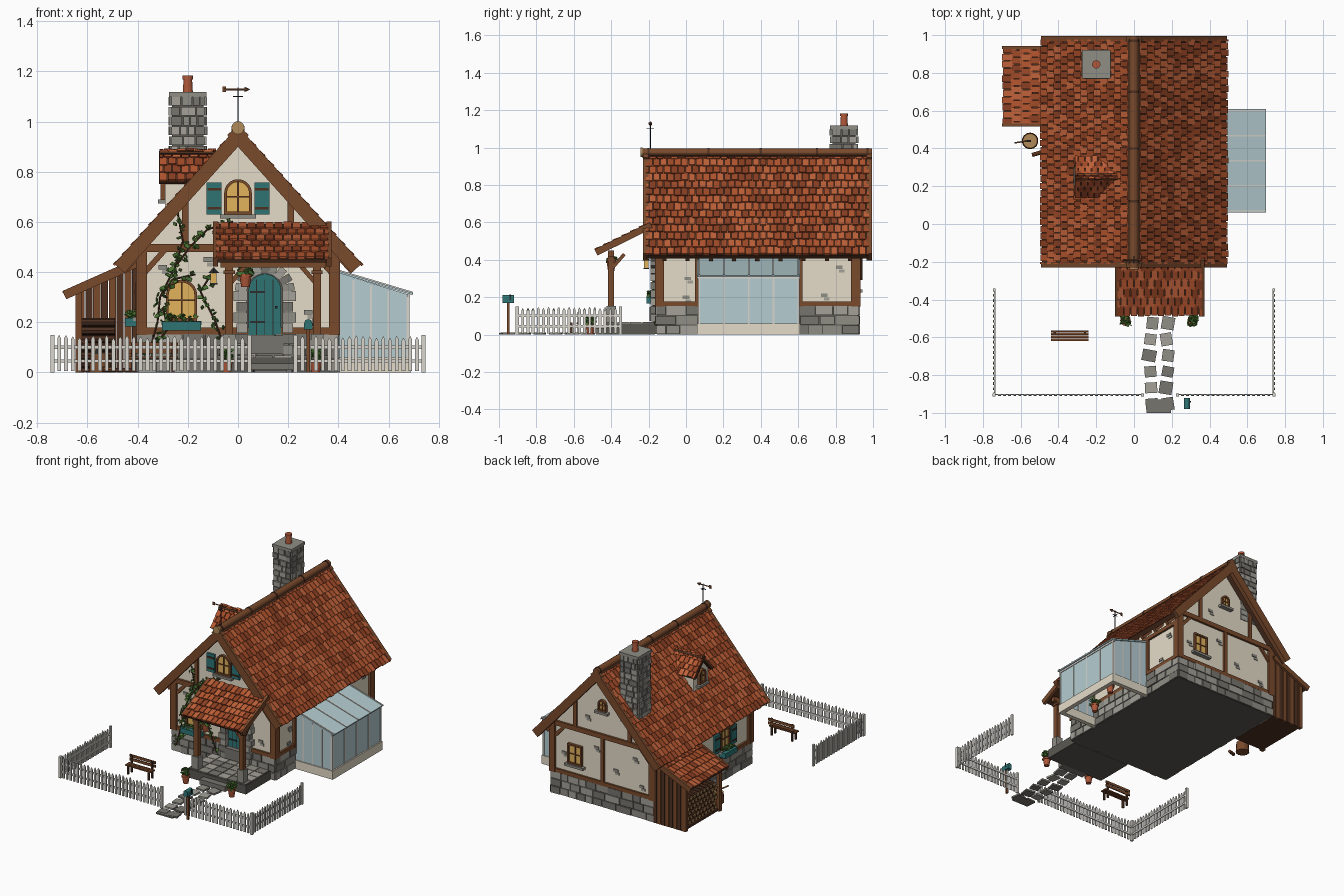
import bpy, bmesh, math, random
from mathutils import Matrix, Vector, Euler

if "Cube" in bpy.data.objects:
    bpy.data.objects.remove(bpy.data.objects["Cube"])
random.seed(7)
R, T, I = random.uniform, Matrix.Translation, Matrix.Identity(4)

def mat(name, hx):
    m = bpy.data.materials.new(name)
    c = [int(hx[i:i + 2], 16) / 255 for i in (0, 2, 4)]
    m.diffuse_color = [((x + .055) / 1.055) ** 2.4 for x in c] + [1]
    m.use_nodes = True
    m.node_tree.nodes["Principled BSDF"].inputs["Base Color"].default_value = m.diffuse_color
    return m

TILE = [mat("tile%d" % i, h) for i, h in enumerate(("B5562F", "A04A28", "8B3F22", "C0623A"))]
STONE = [mat("stone%d" % i, h) for i, h in enumerate(("8F8D85", "77756E", "A3A198"))]
WOOD, DARK, CUT = mat("timber", "7A4A2C"), mat("dark_wood", "4E3020"), mat("cut_wood", "B08A58")
PLASTER, TEAL, PANE = mat("plaster", "E5DCC8"), mat("teal", "2E7474"), mat("pane", "E2B45C")
GLASS, WHITE, LEAF = mat("glass", "B5CDD2"), mat("white_paint", "D8D6CE"), mat("leaf", "4E7A34")
POT, IRON, MORTAR = mat("terracotta", "B0583A"), mat("iron", "2C2C2C"), mat("mortar", "5A5852")

class Part:
    """Collects simple solids into one named object."""
    def __init__(s, name, *mats):
        s.name, s.mats, s.bm = name, mats, bmesh.new()
    def paint(s, verts, m):
        for f in {f for v in verts for f in v.link_faces}:
            f.material_index = m
    def box(s, c, size, m=0, M=I, rot=I):
        r = bmesh.ops.create_cube(s.bm, size=1, matrix=M @ T(c) @ rot @ Matrix.Diagonal((*size, 1)))
        s.paint(r["verts"], m)
    def beam(s, a, b, w, d, m=0, M=I):
        a, b = Vector(a), Vector(b)
        q = (b - a).to_track_quat('X', 'Z').to_matrix().to_4x4()
        s.box((a + b) / 2, ((b - a).length, w, d), m, M, q)
    def rod(s, a, b, r1, r2=None, seg=12, m=0, M=I):
        a, b = Vector(a), Vector(b)
        q = (b - a).to_track_quat('Z', 'Y').to_matrix().to_4x4()
        r = bmesh.ops.create_cone(s.bm, cap_ends=True, segments=seg, radius1=r1, radius2=r1 if r2 is None else r2,
                                  depth=(b - a).length, matrix=M @ T((a + b) / 2) @ q)
        s.paint(r["verts"], m)
    def prism(s, pts, d0, d1, m=0, M=I):
        lo, hi = [[s.bm.verts.new(M @ Vector((u, v, d))) for u, v in pts] for d in (d0, d1)]
        n = len(pts)
        fs = [s.bm.faces.new(lo[::-1]), s.bm.faces.new(hi)]
        fs += [s.bm.faces.new((lo[i], lo[(i + 1) % n], hi[(i + 1) % n], hi[i])) for i in range(n)]
        for f in fs:
            f.material_index = m
    def leaf(s, p, size, m=0):
        e = Euler((R(-1, 1) + 1.2, R(-.6, .6), R(0, 6))).to_matrix().to_4x4()
        s.box(p, (size, size * .7, .004), m, I, e)
    def stones(s, M, u0, u1, v0, v1, rows, w):
        h = (v1 - v0) / rows
        for j in range(rows):
            u = u0
            while u < u1 - .005:
                e = min(u + w * R(.6, 1.4), u1)
                if u1 - e < w * .4: e = u1
                s.box(((u + e) / 2, v0 + h * (j + .5), 0), (e - u - .005, h - .005, .02 + R(0, .012)), random.randrange(3), M)
                u = e
    def done(s, smooth=False):
        bmesh.ops.recalc_face_normals(s.bm, faces=s.bm.faces)
        me = bpy.data.meshes.new(s.name)
        s.bm.to_mesh(me); s.bm.free()
        for m in s.mats: me.materials.append(m)
        o = bpy.data.objects.new(s.name, me)
        bpy.context.collection.objects.link(o)
        if smooth:
            bpy.context.view_layer.objects.active = o
            o.select_set(True)
            bpy.ops.object.shade_smooth_by_angle()
            o.select_set(False)

def frame(o, u, v):
    u, v = Vector(u).normalized(), Vector(v).normalized()
    return T(o) @ Matrix((u, v, u.cross(v))).transposed().to_4x4()

X, Y, Z = Vector((1, 0, 0)), Vector((0, 1, 0)), Vector((0, 0, 1))
FRONT, BACK = frame((0, -.15, 0), X, Z), frame((0, .915, 0), -X, Z)
RIGHT, LEFT = frame((.39, 0, 0), Y, Z), frame((-.39, 0, 0), -Y, Z)

def tiled(name, M, W, L, rows, cw, thick=.03):
    """Roof slab with staggered tiles; M has u along the eave and v up the slope."""
    p, h = Part(name, *TILE, DARK), L / rows
    p.box((W / 2, L / 2, -.012 - thick / 2), (W, L, thick), 4, M)
    for j in range(rows):
        u = -cw / 2 * (j % 2)
        while u < W - .004:
            a, e = max(u, 0), min(u + cw, W)
            if e - a > .006:
                p.box(((a + e) / 2, h * (j + .55) + R(-.004, .004), -.008), (e - a - .004, h * 1.2, .01),
                      random.randrange(4), M, Matrix.Rotation(-.12, 4, 'X'))
            u += cw
    p.done()

# house body and stone plinth
p = Part("plaster_walls", PLASTER)
p.prism([(-.39, .05), (.39, .05), (.39, .49), (0, .92), (-.39, .49)], -1.065, 0, 0, FRONT); p.done()
p = Part("stone_plinth", *STONE, MORTAR)
p.box((0, .3825, .075), (.79, 1.075, .15), 3)
for M, a, b in ((FRONT, -.4, .4), (BACK, -.4, .4), (RIGHT, -.16, .925), (LEFT, -.925, .16)):
    p.stones(M, a, b, 0, .155, 3, .085)
p.done()
p = Part("exposed_bricks", *STONE)
for M, pts in ((RIGHT, ((0, .2), (.01, .3), (.82, .36), (.74, .21))), (BACK, ((-.3, .3), (.1, .28), (.25, .4), (-.12, .6), (.3, .22), (-.05, .4))),
               (LEFT, ((-.4, .3), (-.35, .24), (.05, .38))), (FRONT, ((-.3, .42), (.28, .24), (-.12, .45), (.1, .82)))):
    for u, v in pts:
        p.box((u, v, 0), (.035, .018, .012), 0, M); p.box((u + .012, v - .019, 0), (.03, .016, .01), 2, M)
p.done()

# half timbering
p = Part("timber_frame", WOOD)
for M in (FRONT, BACK):
    for s in (-1, 1):
        p.beam((s * .385, .15, 0), (s * .385, .5, 0), .045, .034, 0, M)
        p.beam((s * .21, .5, 0), (s * .21, .7, 0), .026, .026, 0, M)
        p.beam((s * .37, .4, 0), (s * .29, .49, 0), .022, .022, 0, M)
    p.beam((-.39, .495, 0), (.39, .495, 0), .032, .03, 0, M)
    p.beam((-.39, .165, 0), (.39, .165, 0), .026, .026, 0, M)
p.beam((0, .15, 0), (0, .49, 0), .026, .026, 0, BACK)
for M, s in ((RIGHT, 1), (LEFT, -1)):
    for y, w in ((-.14, .045), (.06, .026), (.61, .026), (.905, .045)):
        p.beam((s * y, .15, 0), (s * y, .43, 0), w, .032, 0, M)
    for v in (.165, .42):
        p.beam((s * -.15, v, 0), (s * .915, v, 0), .026, .028, 0, M)
p.done()

# main roof, barge boards and ridge roll
L = math.hypot(.495, .55)
SR, SL = frame((.495, -.215, .435), Y, (-.495, 0, .55)), frame((-.495, .98, .435), -Y, (.495, 0, .55))
tiled("roof_right", SR, 1.195, L, 14, .038)
tiled("roof_left", SL, 1.195, L, 14, .038)
p = Part("barge_boards", WOOD)
for M in (SR, SL):
    for u in (0, 1.195):
        p.box((u, L / 2, -.03), (.03, L, .055), 0, M)
    for k in range(9):
        p.box((.1 + k * .124, .06, -.05), (.022, .12, .025), 0, M)
p.done()
p = Part("ridge_roll", WOOD, DARK, CUT)
p.rod((0, -.235, .972), (0, .995, .972), .024, seg=16)
for y in (-.2, .12, .4, .7, .97):
    p.rod((0, y - .006, .972), (0, y + .006, .972), .027, seg=16, m=1)
p.rod((0, -.242, .975), (0, -.232, .975), .026, seg=16, m=2); p.done(True)
p = Part("weathervane", IRON, WOOD)
p.rod((0, -.19, .98), (0, -.19, 1.135), .003, seg=6)
p.rod((-.055, -.19, 1.128), (.035, -.19, 1.128), .004, seg=6, m=1)
p.rod((.025, -.19, 1.128), (.05, -.19, 1.128), .011, 0, 6, 1)
p.box((-.055, -.19, 1.128), (.014, .004, .022), 1)
p.box((0, -.19, 1.1), (.04, .003, .003)); p.box((0, -.19, 1.1), (.003, .04, .003)); p.done()

# chimney
p = Part("chimney", *STONE, MORTAR)
p.box((-.2, .845, .87), (.125, .125, .49), 3)
for k in range(4):
    p.stones(T((-.2, .845, 0)) @ Matrix.Rotation(k * math.pi / 2, 4, 'Z') @ frame((0, -.062, 0), X, Z), -.068, .068, .63, 1.1, 12, .045)
p.box((-.2, .845, 1.108), (.15, .15, .02), 0); p.done()
p = Part("chimney_pot", POT)
p.rod((-.2, .845, 1.11), (-.2, .845, 1.175), .021, .017, 14)
p.rod((-.2, .845, 1.168), (-.2, .845, 1.183), .022, seg=14); p.done(True)

# windows
def arch(u, v, w, h, n=10):
    r = w / 2
    return [(u - r, v), (u + r, v)] + [(u + r * math.cos(math.pi * i / n), v + h - r + r * math.sin(math.pi * i / n)) for i in range(n + 1)]

def window(name, M, u, v, w, h, round_top=True, shutters=False, planter=False, t=.011):
    p = Part(name, WOOD, PANE, STONE[0], TEAL, DARK, LEAF)
    out, inn = [arch(u, v + e, w - 2 * e, h - 2 * e) if round_top else
                [(u + i * (w / 2 - e), v + h / 2 + j * (h / 2 - e)) for i, j in ((-1, -1), (1, -1), (1, 1), (-1, 1))] for e in (0, t)]
    for i in range(len(out)):
        k = (i + 1) % len(out)
        if (Vector(out[i]) - Vector(out[k])).length > 1e-5:
            p.prism([out[i], out[k], inn[k], inn[i]], -.01, .018, 0, M)
    p.prism(inn, -.01, .006, 1, M)
    p.box((u, v + h / 2, .006), (.006, h - t, .012), 0, M)
    p.box((u, v + h * .5, .006), (w - t, .006, .012), 0, M)
    p.box((u, v - .008, .012), (w + .035, .016, .035), 2, M)
    if shutters:
        for s in (-1, 1):
            c = u + s * (w / 2 + .04)
            p.box((c, v + h * .45, .01), (.06, h * .9, .014), 3, M)
            for k in (.18, .72): p.box((c, v + h * k, .018), (.054, .01, .008), 4, M)
    if planter:
        p.box((u, v - .02, .035), (w + .03, .035, .05), 3, M)
        for k in range(22):
            p.leaf(M @ Vector((u + R(-.5, .5) * w, v + R(-.002, .025), .035 + R(-.02, .02))), .018, 5)
    p.done()

window("upper_window", FRONT, 0, .63, .11, .14, shutters=True)
window("front_window", FRONT, -.225, .205, .125, .165, planter=True)
window("side_window", LEFT, -.14, .22, .1, .14, False, True, True)
window("back_window", BACK, -.21, .24, .11, .14, False)
window("attic_window", BACK, 0, .67, .065, .08)

# dormer
D = frame((-.29, .25, 0), -Y, Z)
p = Part("dormer_wall", PLASTER)
p.prism([(-.08, .6), (.08, .6), (.08, .775), (0, .86), (-.08, .775)], -.17, 0, 0, D); p.done()
window("dormer_window", D, 0, .69, .07, .1)
tiled("dormer_roof_front", frame((-.315, .14, .77), X, (0, .11, .12)), .23, .163, 4, .035, .015)
tiled("dormer_roof_back", frame((-.085, .36, .77), -X, (0, -.11, .12)), .23, .163, 4, .035, .015)

# door with stone arch
C, S = .107, .322
p = Part("front_door", TEAL, IRON, MORTAR)
p.prism(arch(C, .07, .15, S + .075 - .07), -.01, .004, 2, FRONT)
p.prism(arch(C, .15, .13, S + .07 - .15, 12), 0, .014, 0, FRONT)
for k in (-.033, 0, .033): p.box((C + k, .26, .014), (.003, .22, .003), 1, FRONT)
for v in (.2, .32): p.box((C - .03, v, .016), (.06, .008, .004), 1, FRONT)
p.box((C + .045, .26, .022), (.01, .01, .016), 1, FRONT); p.done()
p = Part("door_surround", *STONE)
for s in (-1, 1):
    for k in range(6):
        w = .055 if k % 2 else .042
        p.box((C + s * (.07 + w / 2), .09 + k * .043, .015), (w, .039, .05), k % 3, FRONT)
for k in range(9):
    a = math.pi * (k + .5) / 9
    p.box((C + .095 * math.cos(a), S + .095 * math.sin(a), .015), (.048, .03, .05), k % 3, FRONT, Matrix.Rotation(a, 4, 'Z'))
p.box((C, .11, .02), (.15, .075, .05), 1, FRONT); p.done()

# porch
PR = frame((-.09, -.485, .462), X, (0, .285, .14))
tiled("porch_roof", PR, .452, .317, 6, .036, .015)
p = Part("porch_frame", WOOD, *STONE)
for u in (0, .452): p.box((u, .158, -.022), (.02, .33, .036), 0, PR)
p.box((.14, -.4, .435), (.42, .032, .032))
for x, s in ((-.035, 1), (.315, -1)):
    p.box((x, -.4, .28), (.032, .032, .3)); p.box((x, -.4, .4), (.045, .045, .014))
    p.box((x, -.4, .11), (.05, .05, .085), 1)
    p.beam((x, -.4, .35), (x + s * .065, -.4, .425), .018, .018)
    p.beam((x, -.4, .35), (x, -.33, .43), .018, .018)
p.done()
p = Part("porch_deck", *STONE, MORTAR)
p.box((.14, -.3, .03), (.45, .27, .06), 3); p.box((C + .03, -.455, .018), (.2, .05, .036), 1)
for i in range(6):
    for j in range(4): p.box((-.046 + i * .0745, -.4 + j * .066, .06), (.07, .062, .014), random.randrange(3))
p.done()

# glass lean-to on the right
p = Part("conservatory", GLASS, WHITE, PLASTER)
for c, s in (((.675, .335, .03), (.03, .55, .06)), ((.535, .075, .03), (.29, .03, .06)), ((.535, .595, .03), (.29, .03, .06))): p.box(c, s, 2)
p.box((.678, .335, .185), (.006, .53, .25))
for y in (.07, .6):
    p.prism([(.39, .06), (.68, .06), (.68, .31), (.39, .4)], -.003, .003, 0, frame((0, y, 0), X, Z))
    for x in (.46, .53, .6, .676): p.box((x, y, .06 + (.33 - .31 * (x - .39)) / 2), (.009, .012, .33 - .31 * (x - .39)), 1)
p.beam((.385, .335, .405), (.697, .335, .312), .55, .008)
for k in range(5):
    y = .07 + k * .1325
    p.box((.68, y, .185), (.009, .009, .25), 1); p.beam((.385, y, .41), (.697, y, .317), .008, .008, 1)
p.box((.68, .335, .305), (.012, .55, .012), 1); p.done()

# woodshed on the left
tiled("shed_roof", frame((-.695, .94, .325), -Y, (.29, 0, .13)), .42, .318, 6, .038, .015)
p = Part("woodshed", WOOD, DARK)
for k in range(8):
    x = -.625 + k * .031; h = .335 + .44 * (x + .65)
    p.box((x, .92, h / 2), (.028, .014, h), k % 2)
for y in (.525, .935): p.beam((-.692, y, .308), (-.4, y, .438), .016, .036)
for y in (.54, .915): p.box((-.635, y, .165), (.026, .026, .33))
p.box((-.635, .73, .32), (.024, .4, .024)); p.box((-.52, .73, .01), (.23, .38, .015), 1)
p.done()
p = Part("firewood", DARK, CUT)
for j in range(6):
    for i in range(10 - j % 2):
        y, z, r = .57 + i * .036 + .018 * (j % 2), .035 + j * .033, R(.015, .018)
        p.rod((-.63, y, z), (-.49, y, z), r, seg=8); p.rod((-.632, y, z), (-.63, y, z), r * .8, seg=8, m=1)
p.done()
p = Part("chopping_block", WOOD, CUT, IRON)
p.rod((-.55, .44, 0), (-.55, .44, .07), .044, .04, 14); p.rod((-.55, .44, .07), (-.55, .44, .073), .036, seg=14, m=1)
p.beam((-.56, .44, .085), (-.63, .43, .13), .008, .008); p.box((-.56, .44, .082), (.03, .01, .025), 2)
p.rod((-.54, .365, .012), (-.49, .38, .012), .011, seg=8); p.done()

# picket fence
p = Part("picket_fence", WHITE)
for a, b in (((-.74, -.905), (.045, -.905)), ((.23, -.905), (.74, -.905)), ((-.74, -.35), (-.74, -.9)), ((.74, -.9), (.74, -.35))):
    a, b = Vector((*a, 0)), Vector((*b, 0)); W = (b - a).length; M = frame(a, b - a, Z); n = round(W / .027)
    for k in range(n + 1):
        u, h, w = W * k / n, .13 + R(-.006, .006), .0075
        p.prism([(u - w, .005), (u + w, .005), (u + w, h), (u, h + .014), (u - w, h)], 0, .006, 0, M)
    for v in (.045, .1): p.box((W / 2, v, -.003), (W, .013, .006), 0, M)
    for u in (0, W): p.box((u, .075, 0), (.016, .15, .014), 0, M)
p.done()

# garden path, bench, letterbox
p = Part("stepping_stones", *STONE)
for j in range(6):
    for i in (0, 1):
        p.box((.09 + .085 * i + R(-.01, .01), -.525 - j * .0855, .006), (R(.06, .075), R(.055, .07), .012), random.randrange(3), I, Matrix.Rotation(R(-.2, .2), 4, 'Z'))
p.box((.13, -.965, .005), (.13, .07, .01), 1); p.done()
p = Part("bench", WOOD, DARK)
for k in range(3): p.box((-.34, -.612 + k * .016, .06), (.2, .013, .008))
for z in (.085, .11): p.box((-.34, -.568, z), (.2, .007, .018))
for x in (-.42, -.26):
    p.box((x, -.612, .03), (.012, .012, .06), 1); p.box((x, -.574, .06), (.012, .01, .12), 1)
p.done()
p = Part("letterbox", WOOD, TEAL, IRON)
p.box((.28, -.95, .085), (.014, .014, .17))
p.prism(arch(0, .17, .032, .042), -.03, .03, 1, frame((.28, -.95, 0), X, Z)); p.box((.299, -.94, .2), (.004, .008, .03), 2); p.done()

# lantern, potted plants and climbing ivy
p = Part("lantern", IRON, PANE)
p.box((-.097, -.185, .415), (.007, .07, .007)); p.box((-.097, -.212, .376), (.024, .024, .04), 1)
p.rod((-.097, -.212, .396), (-.097, -.212, .415), .022, .004, 4); p.box((-.097, -.212, .354), (.03, .03, .006)); p.done()
p = Part("potted_plants", POT, LEAF, DARK)
for x, y, z in ((-.045, -.512, 0), (.31, -.512, 0), (.03, -.4, .34), (.5, .2, .02), (.58, .45, .02)):
    p.rod((x, y, z), (x, y, z + .045), .017, .024, 12); p.rod((x, y, z + .043), (x, y, z + .053), .028, seg=12)
    for k in range(34): p.leaf((x + R(-.024, .024), y + R(-.024, .024), z + R(.052, .1 if z < .3 else .07)), .022, 1)
p.rod((.03, -.4, .38), (.03, -.4, .43), .0015, seg=4, m=2); p.done()
p = Part("ivy", DARK, LEAF)
for path in (((-.36, .05), (-.32, .2), (-.31, .3), (-.25, .42), (-.22, .52), (-.24, .63)), ((-.25, .42), (-.19, .5), (-.12, .57), (-.02, .6)),
             ((-.05, .08), (-.09, .2), (-.15, .32), (-.1, .4)), ((-.31, .3), (-.26, .37), (-.17, .39)), ((-.34, .1), (-.28, .17), (-.3, .26))):
    for a, b in zip(path, path[1:]):
        a, b = Vector((a[0], -.168, a[1])), Vector((b[0], -.168, b[1]))
        p.rod(a, b, .004, seg=5)
        for k in range(9): p.leaf(a.lerp(b, R(0, 1)) + Vector((R(-.02, .02), R(-.012, .004), R(-.02, .02))), R(.014, .024), 1)
p.done()
